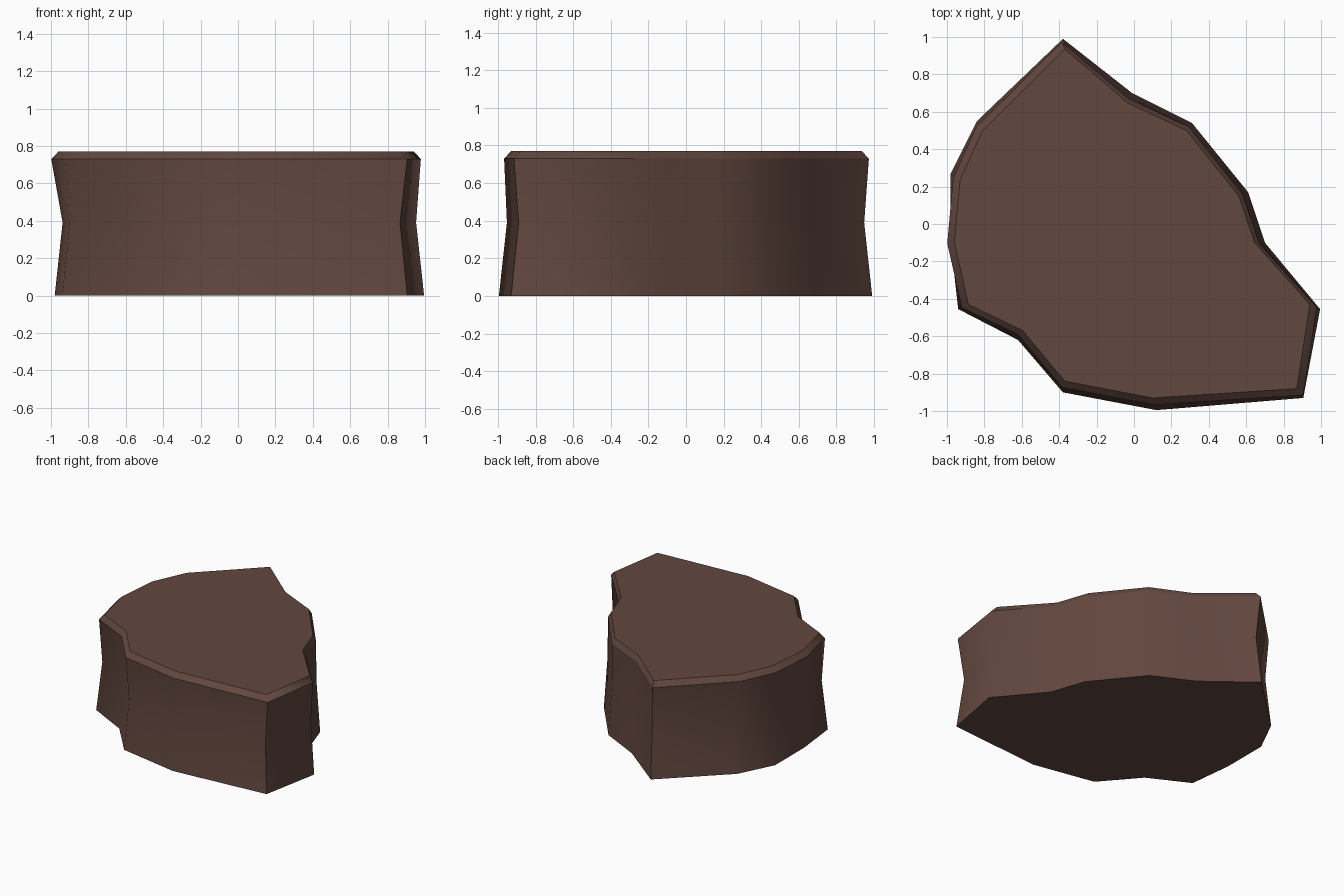
import bpy
import bmesh
import math

cube = bpy.data.objects.get("Cube")
if cube:
    bpy.data.objects.remove(cube, do_unlink=True)

# Rock colour
mat = bpy.data.materials.new("dark brown rock")
mat.use_nodes = True
colour = (0.122, 0.063, 0.05, 1)
mat.diffuse_color = colour
mat.node_tree.nodes["Principled BSDF"].inputs["Base Color"].default_value = colour

# Footprint and flat cap outlines, matching point for point
foot = [(-.38, .99), (-.01, .7), (.31, .54), (.61, .17), (.7, -.1),
        (.995, -.455), (.905, -.93), (.12, -.995), (-.38, -.9), (-.62, -.62),
        (-.94, -.455), (-.98, -.1), (-.98, .27), (-.84, .55)]
cap = [(-.37, .935), (-.03, .645), (.28, .5), (.56, .15), (.645, -.1),
       (.94, -.43), (.87, -.88), (.1, -.93), (-.37, -.84), (-.595, -.57),
       (-.885, -.43), (-.96, -.1), (-.93, .235), (-.81, .5)]


def scaled(points, s):
    return [(x * s, y * s) for x, y in points]


# Rings: base, pinched waist, flared rim, bevelled cap
layers = [(foot, 0), (scaled(foot, .957), .39),
          (scaled(cap, 1.04), .73), (cap, .77)]

bm = bmesh.new()
rings = [[bm.verts.new((x, y, z)) for x, y in pts] for pts, z in layers]
n = len(foot)
for low, high in zip(rings, rings[1:]):
    for i in range(n):
        j = (i + 1) % n
        bm.faces.new((low[i], low[j], high[j], high[i]))
bm.faces.new(rings[0])
bm.faces.new(rings[-1])
bmesh.ops.recalc_face_normals(bm, faces=bm.faces)

# Smooth walls with crisp bevel, base and strong corners
for f in bm.faces:
    f.smooth = True
for e in bm.edges:
    e.smooth = e.calc_face_angle() < math.radians(60)
for ring in (rings[0], rings[2], rings[3]):
    for i in range(n):
        bm.edges.get((ring[i], ring[(i + 1) % n])).smooth = False

mesh = bpy.data.meshes.new("rock_slab")
bm.to_mesh(mesh)
bm.free()
mesh.materials.append(mat)
bpy.context.collection.objects.link(bpy.data.objects.new("rock_slab", mesh))
